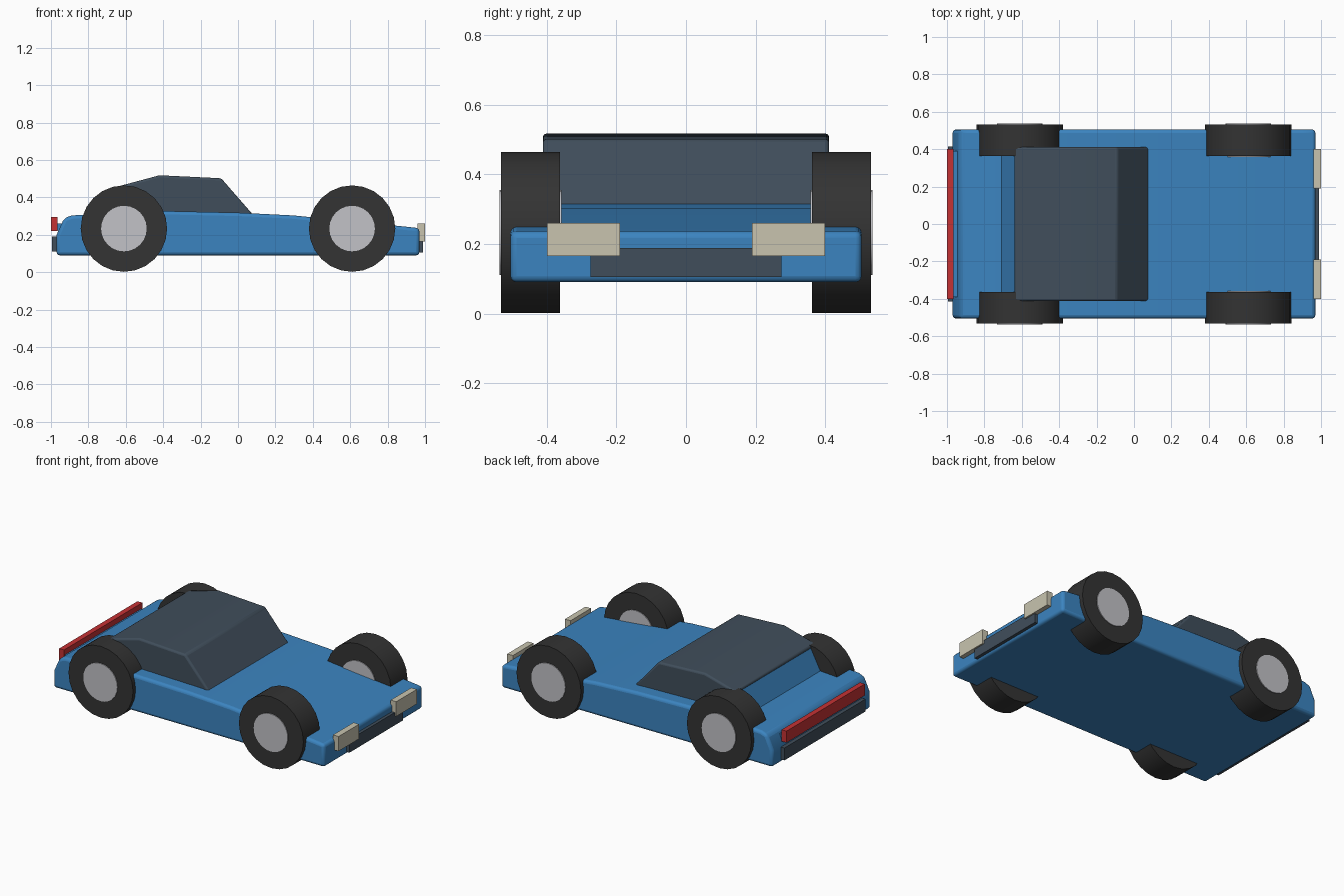
import bpy, bmesh, math

cube = bpy.data.objects.get("Cube")
if cube:
    bpy.data.objects.remove(cube, do_unlink=True)


def material(name, rgb):
    m = bpy.data.materials.new(name)
    m.use_nodes = True
    m.diffuse_color = (*rgb, 1)
    m.node_tree.nodes["Principled BSDF"].inputs["Base Color"].default_value = (*rgb, 1)
    return m


blue = material("blue paint", (0.044, 0.231, 0.527))
glass = material("dark slate", (0.051, 0.076, 0.105))
rubber = material("black rubber", (0.033, 0.033, 0.033))
silver = material("silver", (0.54, 0.54, 0.57))
cream = material("cream lens", (0.58, 0.55, 0.43))
red = material("red lens", (0.56, 0.032, 0.034))


def finish(name, bm, mat, bevel=0, smooth=False):
    bmesh.ops.recalc_face_normals(bm, faces=bm.faces)
    mesh = bpy.data.meshes.new(name)
    bm.to_mesh(mesh)
    bm.free()
    mesh.materials.append(mat)
    ob = bpy.data.objects.new(name, mesh)
    bpy.context.collection.objects.link(ob)
    if bevel:
        mod = ob.modifiers.new("soft edges", "BEVEL")
        mod.width = bevel
        mod.segments = 3
        mod.limit_method = "ANGLE"
        mod.angle_limit = math.radians(30)
    if smooth:
        bpy.ops.object.select_all(action="DESELECT")
        ob.select_set(True)
        bpy.context.view_layer.objects.active = ob
        bpy.ops.object.shade_smooth_by_angle(angle=math.radians(32))
    return ob


# Side profile in x and z, extruded across the car
def extrude_profile(name, points, half_width, mat, bevel=0):
    bm = bmesh.new()
    face = bm.faces.new([bm.verts.new((x, -half_width, z)) for x, z in points])
    out = bmesh.ops.extrude_face_region(bm, geom=[face])
    for v in out["geom"]:
        if isinstance(v, bmesh.types.BMVert):
            v.co.y = half_width
    return finish(name, bm, mat, bevel, bevel > 0)


def box(name, x, y, z, mat):
    bm = bmesh.new()
    bmesh.ops.create_cube(bm, size=1)
    for v in bm.verts:
        v.co = [r[0] if c < 0 else r[1] for c, r in zip(v.co, (x, y, z))]
    return finish(name, bm, mat)


# Cylinder lying along y, spanning the given y range
def disc(name, x, y, z, radius, mat):
    bm = bmesh.new()
    bmesh.ops.create_cone(bm, cap_ends=True, segments=24, radius1=radius,
                          radius2=radius, depth=abs(y[1] - y[0]))
    for v in bm.verts:
        a, b, c = v.co
        v.co = (x + a, sum(y) / 2 + c, z + b)
    return finish(name, bm, mat, smooth=True)


# Body shell and cabin
extrude_profile("body", [(-0.97, 0.09), (0.97, 0.09), (0.97, 0.235), (0.9, 0.243),
                         (0.6, 0.272), (0.3, 0.303), (0, 0.318), (-0.4, 0.327),
                         (-0.7, 0.315), (-0.89, 0.303), (-0.93, 0.288), (-0.97, 0.2)],
                0.505, blue, 0.018)
extrude_profile("cabin", [(-0.6, 0.29), (0.095, 0.29), (-0.09, 0.502),
                          (-0.42, 0.518), (-0.643, 0.458)], 0.412, glass, 0.012)
extrude_profile("rear_panel", [(-0.715, 0.3), (-0.55, 0.3), (-0.6, 0.45), (-0.637, 0.448)],
                0.405, blue)

# Wheels with hubs showing on both faces
for end, x in (("front", 0.61), ("rear", -0.61)):
    for side, s in (("left", 1), ("right", -1)):
        disc(f"{end}_{side}_tire", x, (s * 0.363, s * 0.532), 0.233, 0.231, rubber)
        disc(f"{end}_{side}_hub", x, (s * 0.358, s * 0.537), 0.233, 0.122, silver)

# Lights and bumpers
for side, y in (("left", (0.19, 0.4)), ("right", (-0.4, -0.19))):
    box(f"headlight_{side}", (0.96, 1), y, (0.165, 0.26), cream)
box("tail_light", (-1, -0.965), (-0.4, 0.4), (0.22, 0.295), red)
box("tail_light_mount", (-0.966, -0.93), (-0.39, 0.39), (0.222, 0.26), blue)
box("front_bumper", (0.95, 0.99), (-0.275, 0.275), (0.105, 0.188), glass)
box("rear_bumper", (-0.995, -0.95), (-0.415, 0.415), (0.11, 0.19), glass)
